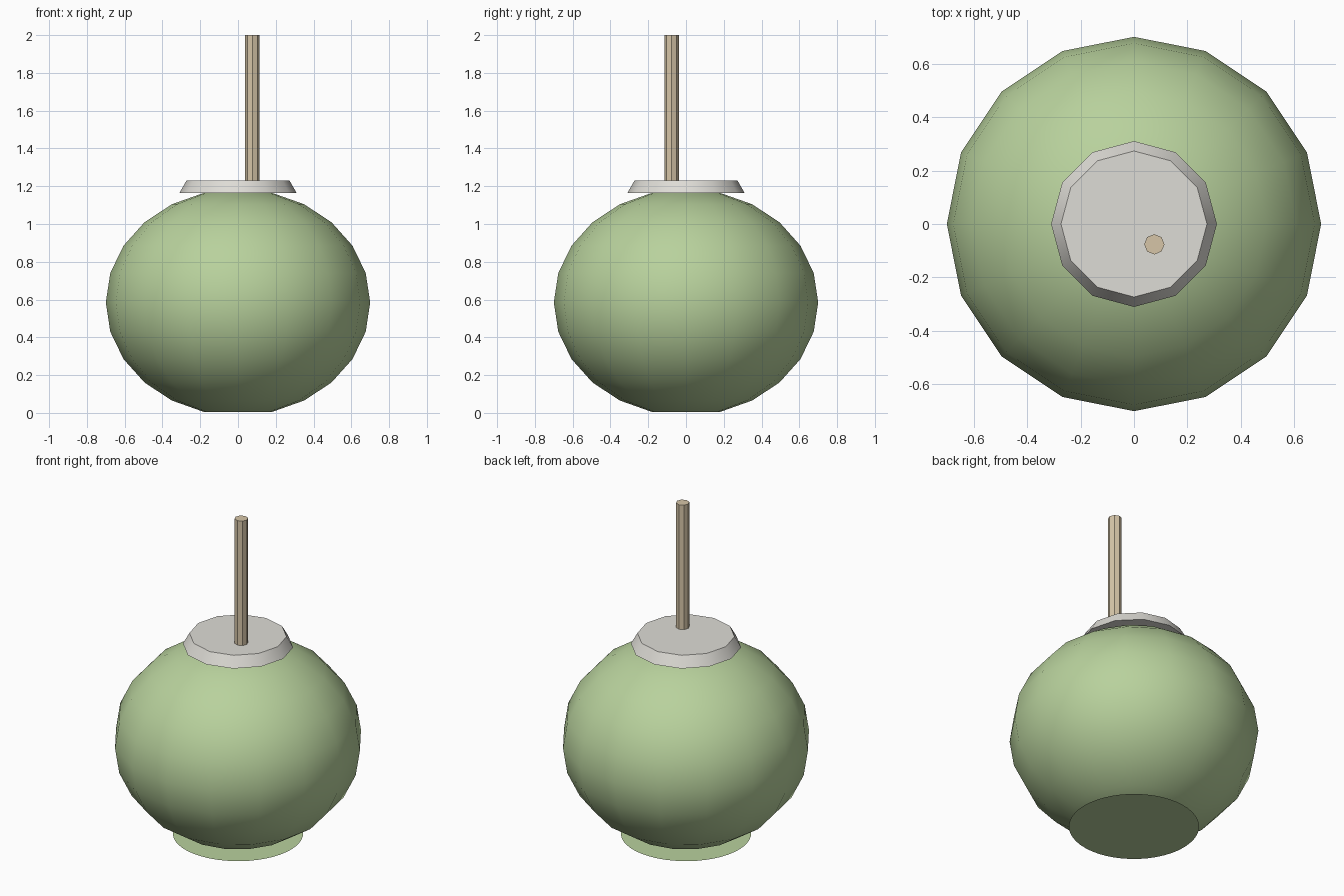
import bpy
import bmesh
from math import sin, cos, pi, radians

cube = bpy.data.objects.get("Cube")
if cube:
    bpy.data.objects.remove(cube)


def material(name, rgb):
    mat = bpy.data.materials.new(name)
    mat.use_nodes = True
    mat.diffuse_color = (*rgb, 1)
    mat.node_tree.nodes["Principled BSDF"].inputs["Base Color"].default_value = (*rgb, 1)
    return mat


def lathe(name, profile, sides, mat, centre=(0, 0), smooth=None):
    """Turn (radius, height) points around z and close both ends."""
    bm = bmesh.new()
    rings = [[bm.verts.new((r * cos(2 * pi * i / sides), r * sin(2 * pi * i / sides), z))
              for i in range(sides)] for r, z in profile]
    for low, high in zip(rings, rings[1:]):
        for i in range(sides):
            j = (i + 1) % sides
            bm.faces.new((low[i], low[j], high[j], high[i]))
    bm.faces.new(rings[0][::-1])
    if len(rings) > 1:
        bm.faces.new(rings[-1])
    mesh = bpy.data.meshes.new(name)
    bm.to_mesh(mesh)
    bm.free()
    mesh.materials.append(mat)
    obj = bpy.data.objects.new(name, mesh)
    obj.location = (*centre, 0)
    bpy.context.collection.objects.link(obj)
    if smooth:
        bpy.ops.object.select_all(action="DESELECT")
        obj.select_set(True)
        bpy.context.view_layer.objects.active = obj
        bpy.ops.object.shade_smooth_by_angle(angle=radians(smooth))
    return obj


green = material("soft_green", (0.48, 0.64, 0.335))
grey = material("warm_grey", (0.73, 0.715, 0.67))
tan = material("pale_tan", (0.67, 0.56, 0.39))

# Squashed round body with flat poles
rows = [radians(a) for a in range(-75, 76, 15)]
lathe("body", [(0.7 * cos(a), 0.585 + 0.6 * sin(a)) for a in rows], 16, green, smooth=40)

# Thin flat foot under the body
lathe("base_disc", [(0.365, 0)], 48, green)

# Bevelled lid
lathe("lid", [(0.31, 1.165), (0.273, 1.23)], 12, grey, smooth=40)

# Off-centre straw standing on the lid
lathe("straw", [(0.038, 1.22), (0.038, 2.0)], 8, tan, centre=(0.076, -0.076))
